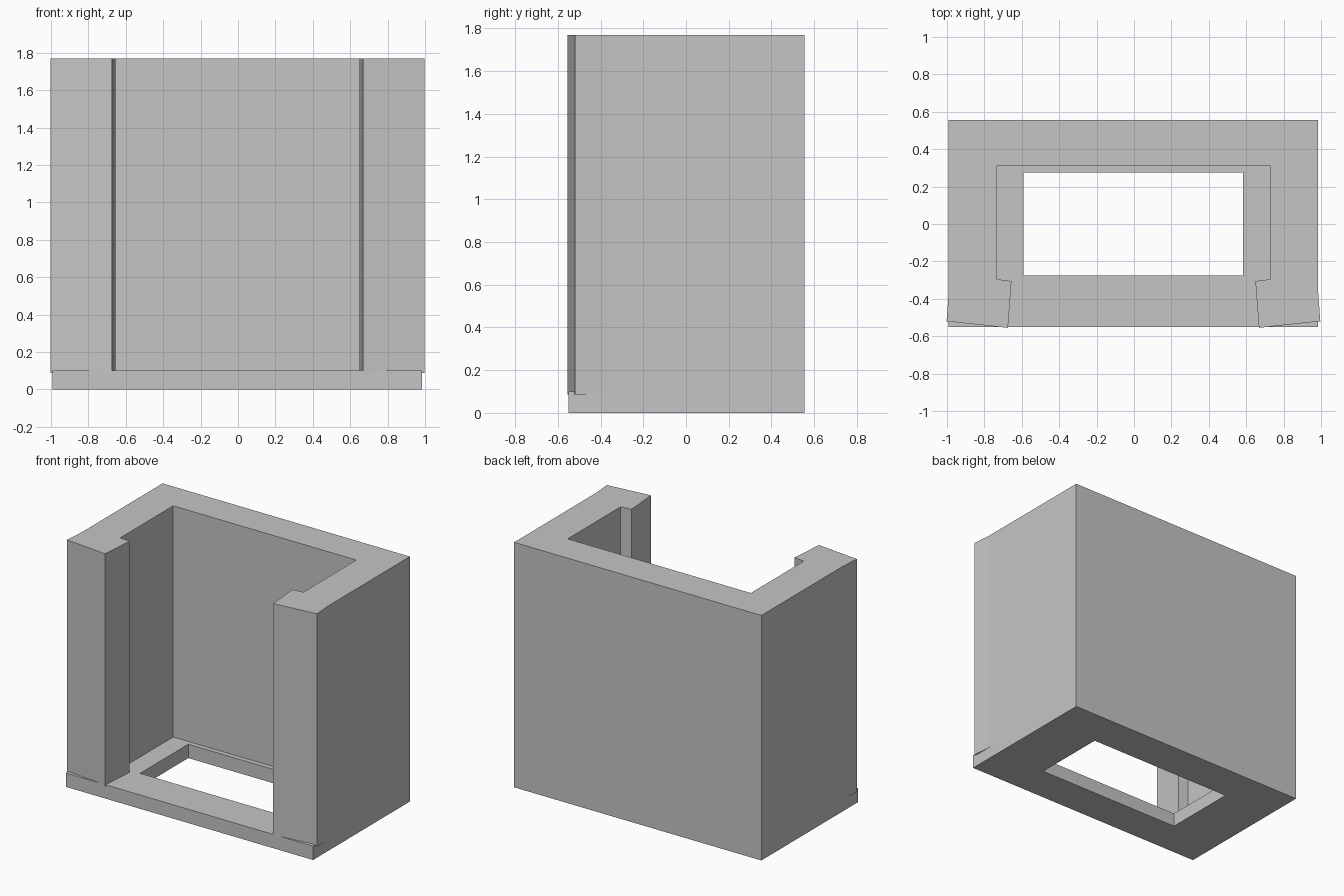
import bpy
import bmesh

cube = bpy.data.objects.get("Cube")
if cube:
    bpy.data.objects.remove(cube, do_unlink=True)

GREY = (0.56, 0.56, 0.56, 1.0)
grey = bpy.data.materials.new("plain_grey")
grey.use_nodes = True
grey.diffuse_color = GREY
grey.node_tree.nodes["Principled BSDF"].inputs["Base Color"].default_value = GREY

CENTRE_X = -0.003


def finish(bm, name):
    """Turn a bmesh into a flat-shaded grey object."""
    bmesh.ops.recalc_face_normals(bm, faces=bm.faces)
    mesh = bpy.data.meshes.new(name)
    bm.to_mesh(mesh)
    bm.free()
    mesh.materials.append(grey)
    obj = bpy.data.objects.new(name, mesh)
    obj.location.x = CENTRE_X
    bpy.context.collection.objects.link(obj)
    return obj


def rectangle(bm, half_x, front, back, z):
    corners = [(-half_x, front), (half_x, front), (half_x, back), (-half_x, back)]
    return [bm.verts.new((x, y, z)) for x, y in corners]


# Base plate: a rectangular frame around an open slot
bm = bmesh.new()
outer = (0.988, -0.55, 0.555)
slot = (0.587, -0.275, 0.275)
base_top = 0.10
loops = [rectangle(bm, *outer, 0), rectangle(bm, *outer, base_top),
         rectangle(bm, *slot, base_top), rectangle(bm, *slot, 0)]
for k in range(4):
    a, b = loops[k], loops[(k + 1) % 4]
    for i in range(4):
        j = (i + 1) % 4
        bm.faces.new((a[i], a[j], b[j], b[i]))
finish(bm, "base_plate")

# Walls: half of the plan, from the back middle round to the inner back middle,
# with a slightly flared front post that has a lip on its inside
half_plan = [(0.988, 0.555), (0.988, -0.37), (0.999, -0.52), (0.671, -0.555),
             (0.652, -0.305), (0.732, -0.295), (0.732, 0.31)]
plan = half_plan + [(-x, y) for x, y in reversed(half_plan)]
wall_bottom, wall_top = 0.087, 1.77
bm = bmesh.new()
floor = bm.faces.new([bm.verts.new((x, y, wall_bottom)) for x, y in plan])
raised = bmesh.ops.extrude_face_region(bm, geom=[floor], use_keep_orig=True)
top_verts = [g for g in raised["geom"] if isinstance(g, bmesh.types.BMVert)]
bmesh.ops.translate(bm, verts=top_verts, vec=(0, 0, wall_top - wall_bottom))
finish(bm, "three_sided_wall")
